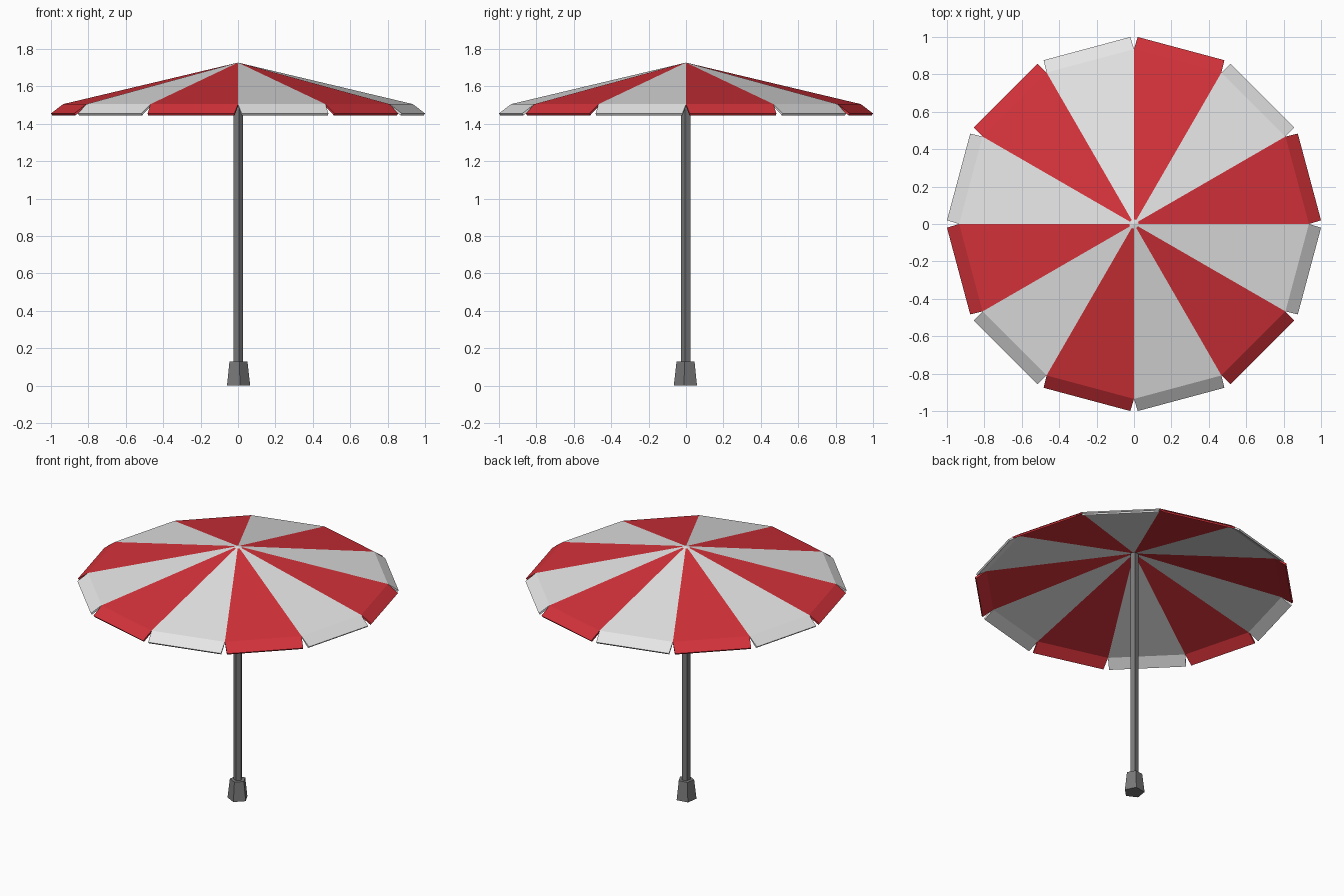
import bpy, bmesh, math

if "Cube" in bpy.data.objects:
    bpy.data.objects.remove(bpy.data.objects["Cube"])


def material(name, rgb):
    m = bpy.data.materials.new(name)
    m.diffuse_color = (*rgb, 1)
    m.use_nodes = True
    m.node_tree.nodes["Principled BSDF"].inputs["Base Color"].default_value = m.diffuse_color
    return m


white = material("white cloth", (0.78, 0.78, 0.78))
red = material("red cloth", (0.66, 0.032, 0.042))
grey = material("dark grey metal", (0.19, 0.19, 0.19))


def add_object(name, bm, mats):
    bmesh.ops.recalc_face_normals(bm, faces=bm.faces)
    me = bpy.data.meshes.new(name)
    bm.to_mesh(me)
    bm.free()
    for m in mats:
        me.materials.append(m)
    ob = bpy.data.objects.new(name, me)
    bpy.context.collection.objects.link(ob)
    return ob


# Five-sided tapered post
def post(name, r1, r2, z0, z1):
    bm = bmesh.new()
    rings = []
    for r, z in ((r1, z0), (r2, z1)):
        rings.append([bm.verts.new((r * math.cos(a), r * math.sin(a), z))
                      for a in (math.radians(135 + 72 * k) for k in range(5))])
    lo, hi = rings
    for k in range(5):
        j = (k + 1) % 5
        bm.faces.new((lo[k], lo[j], hi[j], hi[k]))
    bm.faces.new(lo[::-1])
    bm.faces.new(hi)
    return add_object(name, bm, [grey])


post("base", 0.066, 0.051, 0, 0.13)
post("pole", 0.027, 0.027, 0.12, 1.71)

# Canopy: striped panels, small white centre, separate flaps hanging from the rim
N = 12
STEP = 2 * math.pi / N
APEX, RIM_R, RIM_Z = 1.727, 0.935, 1.505
bm = bmesh.new()


def ring(r, z):
    return [bm.verts.new((r * math.cos(i * STEP), r * math.sin(i * STEP), z)) for i in range(N)]


tip = bm.verts.new((0, 0, APEX))
inner = ring(0.025, APEX - 0.025 * (APEX - RIM_Z) / RIM_R)
rim = ring(RIM_R, RIM_Z)
for i in range(N):
    j = (i + 1) % N
    bm.faces.new((tip, inner[i], inner[j]))
    panel = bm.faces.new((inner[i], rim[i], rim[j], inner[j]))
    mid = (i + 0.5) * STEP
    c, s = math.cos(mid), math.sin(mid)
    low = [bm.verts.new((0.971 * c - t * s, 0.971 * s + t * c, 1.455)) for t in (-0.24, 0.24)]
    flap = bm.faces.new((rim[i], low[0], low[1], rim[j]))
    panel.material_index = flap.material_index = 1 - i % 2
canopy = add_object("canopy", bm, [white, red])
if canopy.data.polygons[0].normal.z < 0:
    canopy.data.flip_normals()
solid = canopy.modifiers.new("cloth thickness", 'SOLIDIFY')
solid.thickness = 0.012
solid.offset = -1
